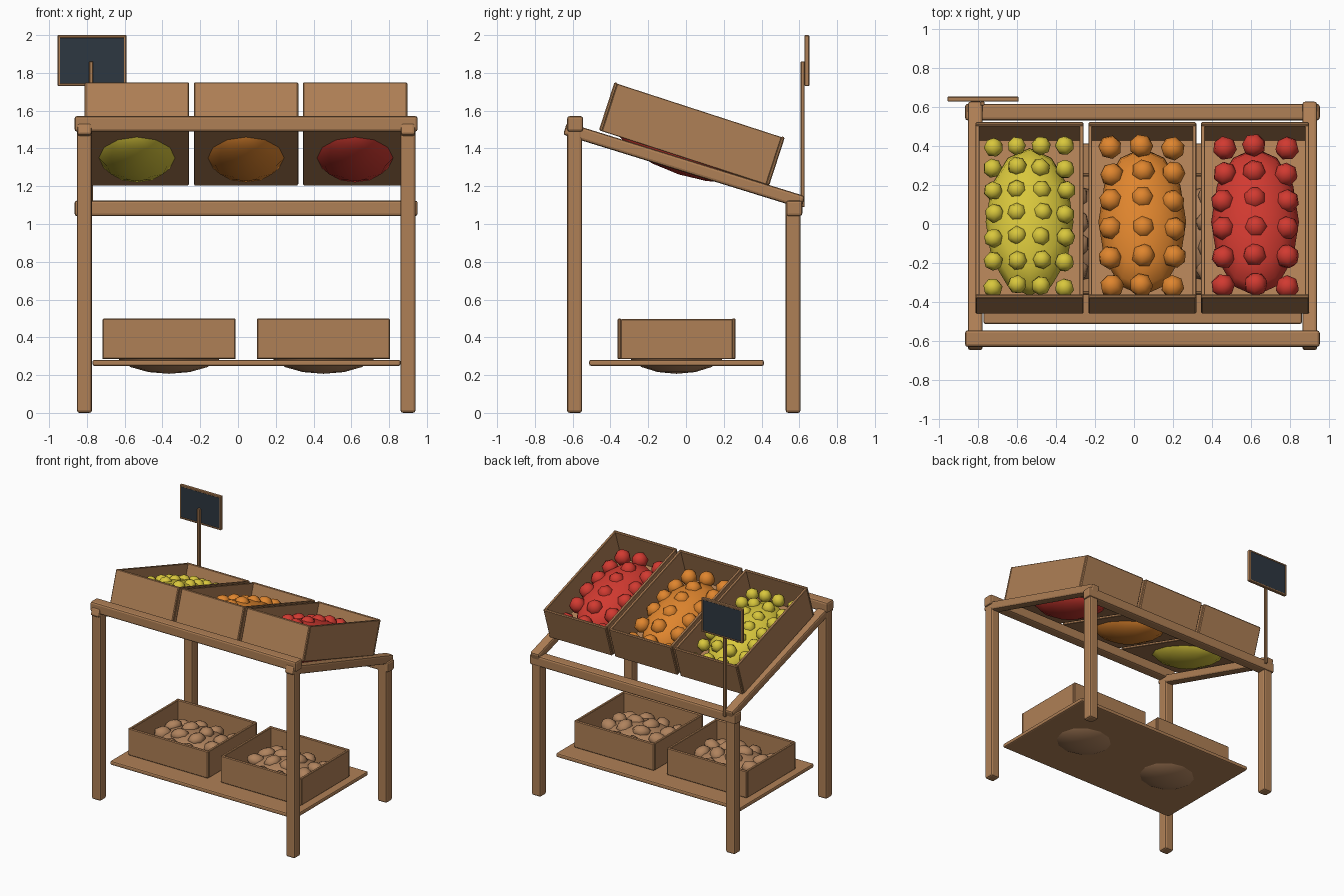
import bpy, math, random
from mathutils import Matrix, Vector, Euler

if "Cube" in bpy.data.objects:
    bpy.data.objects.remove(bpy.data.objects["Cube"])

random.seed(4)

def mat(name, r, g, b):
    m = bpy.data.materials.new(name)
    m.diffuse_color = (r, g, b, 1)
    m.use_nodes = True
    m.node_tree.nodes["Principled BSDF"].inputs["Base Color"].default_value = m.diffuse_color
    return m

WOOD = mat("wood", 0.43, 0.215, 0.092)
POTATO = mat("potato_brown", 0.43, 0.225, 0.11)
YELLOW = mat("fruit_yellow", 0.69, 0.57, 0.045)
ORANGE = mat("fruit_orange", 0.74, 0.235, 0.027)
RED = mat("fruit_red", 0.64, 0.042, 0.03)
SLATE = mat("slate", 0.027, 0.038, 0.053)

CX = 0.043  # middle of the stand

def finish(name, m, matrix):
    o = bpy.context.object
    o.name = name
    o.matrix_world = matrix
    o.data.materials.append(m)
    return o

def box(name, loc, size, m=WOOD, frame=Matrix(), tilt=0.0, bevel=0.006, seg=1):
    """Bevelled block; frame places it in a tilted group."""
    bpy.ops.mesh.primitive_cube_add(size=1)
    bpy.context.object.data.transform(Matrix.Diagonal((*size, 1)))
    o = finish(name, m, frame @ Matrix.Translation(loc) @ Matrix.Rotation(tilt, 4, 'X'))
    if bevel:
        b = o.modifiers.new("bevel", 'BEVEL')
        b.width, b.segments = bevel, seg
    return o

def ball(name, loc, radii, m, frame=Matrix(), seg=8, rings=5, rot=(0, 0, 0)):
    bpy.ops.mesh.primitive_uv_sphere_add(segments=seg, ring_count=rings, radius=1)
    bpy.context.object.data.transform(Matrix.Diagonal((*radii, 1)))
    o = finish(name, m, frame @ Matrix.Translation(loc) @ Euler(rot).to_matrix().to_4x4())
    for p in o.data.polygons:
        p.use_smooth = True
    return o

def crate(name, frame, w, d, h, t=0.02):
    """Open box centred on its frame."""
    box(name + "_floor", (0, 0, -h / 2 + t / 2), (w - 0.01, d - 0.01, t), frame=frame, bevel=0)
    for s, tag in ((-1, "front"), (1, "back")):
        box(f"{name}_{tag}_wall", (0, s * (d - t) / 2, 0), (w, t, h), frame=frame)
    for s, tag in ((-1, "left"), (1, "right")):
        box(f"{name}_{tag}_wall", (s * (w - t) / 2, 0, -0.002), (t, d - 2 * t + 0.006, h - 0.004),
            frame=frame, bevel=0.003)

def produce(name, frame, m, cols, rows, dx, dy, radii, height):
    """Grid of fruit lying on a domed surface."""
    for i in range(cols):
        for j in range(rows):
            u = 2 * i / (cols - 1) - 1
            v = 2 * j / (rows - 1) - 1
            x = u * dx * (cols - 1) / 2 + random.uniform(-.006, .006)
            y = v * dy * (rows - 1) / 2 + random.uniform(-.006, .006)
            z = height - 0.03 * u * u - 0.045 * v * v
            rot = [random.uniform(-.4, .4), random.uniform(-.4, .4), random.uniform(0, 6.28)]
            ball(f"{name}_{i}_{j}", (x, y, z), radii, m, frame, seg=7, rings=5, rot=rot)

# legs, tall in front and short behind
for x, side in ((-0.813, "left"), (0.90, "right")):
    box(f"front_leg_{side}", (x, -0.59, 0.755), (0.08, 0.08, 1.51), bevel=0.014, seg=2)
    box(f"back_leg_{side}", (x, 0.567, 0.56), (0.08, 0.08, 1.12), bevel=0.014, seg=2)
    # sloping side rail
    box(f"side_rail_{side}", (x, -0.01, 1.31), (0.076, 1.32, 0.068), tilt=-0.3, bevel=0.014, seg=2)

# cross rails
box("front_rail", (CX, -0.587, 1.53), (1.817, 0.085, 0.083), bevel=0.014, seg=2)
box("back_rail", (CX, 0.573, 1.083), (1.817, 0.085, 0.083), bevel=0.014, seg=2)

# lower shelf
box("shelf", (CX + 0.002, -0.05, 0.265), (1.63, 0.925, 0.032), bevel=0.01, seg=2)

# tilted fruit crates
fruit = (("yellow", YELLOW, -0.535, 4, 7, 0.123, 0.126, 0.05, 0.07),
         ("orange", ORANGE, 0.0425, 3, 6, 0.16, 0.149, 0.062, 0.062),
         ("red", RED, 0.62, 3, 6, 0.16, 0.149, 0.062, 0.062))
for name, m, x, cols, rows, dx, dy, r, h in fruit:
    frame = Matrix.Translation((x, 0.031, 1.4775)) @ Matrix.Rotation(math.radians(-18), 4, 'X')
    crate(f"{name}_crate", frame, 0.553, 0.948, 0.268)
    ball(f"{name}_mound", (0, 0, -0.066), (0.225, 0.398, 0.16), m, frame, seg=12, rings=8)
    produce(f"{name}_fruit", frame @ Matrix.Translation((0, 0.008, 0)), m, cols, rows, dx, dy, (r, r, r), h)

# potato crates on the shelf
for x, side in ((-0.365, "left"), (0.4525, "right")):
    frame = Matrix.Translation((x, -0.05, 0.392))
    crate(f"potato_crate_{side}", frame, 0.705, 0.625, 0.216)
    ball(f"potato_mound_{side}", (0, 0, -0.065), (0.286, 0.26, 0.12), POTATO, frame, seg=12, rings=8)
    produce(f"potato_{side}", frame, POTATO, 4, 4, 0.145, 0.13, (0.072, 0.058, 0.048), 0.045)

# price sign: post, slate board and frame
SX, SZ, SY = -0.773, 1.865, 0.64
box("sign_post", (-0.777, 0.618, 1.475), (0.021, 0.021, 0.77), bevel=0.003)
box("sign_board", (SX, SY, SZ), (0.345, 0.022, 0.25), SLATE, bevel=0)
for s, tag in ((-1, "lower"), (1, "upper")):
    box(f"sign_frame_{tag}", (SX, SY, SZ + s * 0.127), (0.365, 0.026, 0.016), bevel=0.004)
for s, tag in ((-1, "left"), (1, "right")):
    box(f"sign_frame_{tag}", (SX + s * 0.1745, SY, SZ), (0.016, 0.026, 0.262), bevel=0.004)
